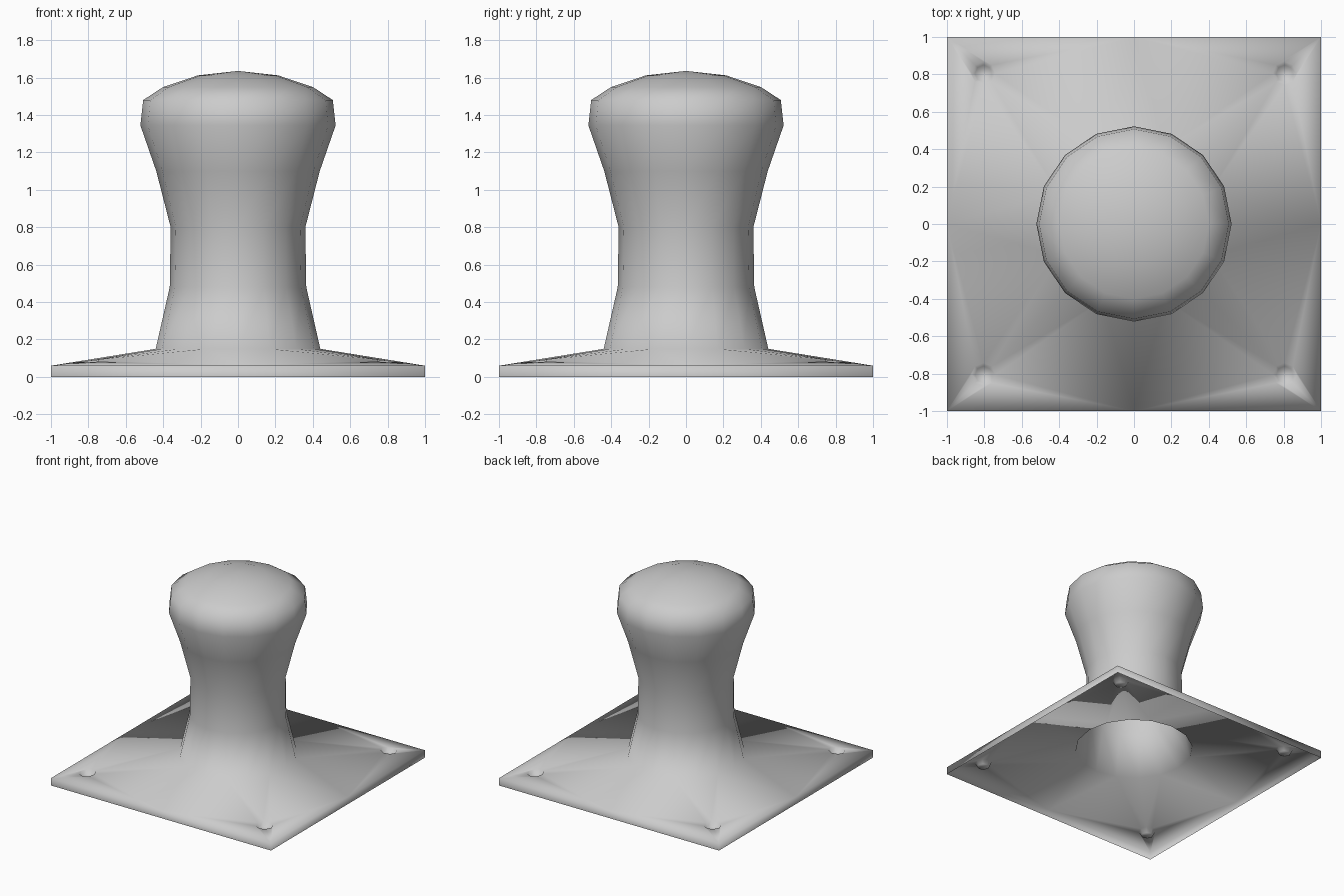
import bpy, bmesh
from math import sin, cos, pi, hypot
from mathutils import Vector
from mathutils.geometry import delaunay_2d_cdt

if "Cube" in bpy.data.objects:
    bpy.data.objects.remove(bpy.data.objects["Cube"])

SIDES, HOLE_SIDES = 16, 8
NECK_R, NECK_Z, EDGE_Z = 0.44, 0.15, 0.06
HOLE, HOLE_R, HOLE_IN = 0.805, 0.063, 0.045


def circle(cx, cy, r, n):
    return [Vector((cx + r * cos(2 * pi * i / n), cy + r * sin(2 * pi * i / n))) for i in range(n)]


def plate_z(p):
    # slope falls evenly from the neck ring to the square rim
    d = hypot(p.x, p.y)
    rim = d / max(abs(p.x), abs(p.y), 1e-6)
    return NECK_Z - (NECK_Z - EDGE_Z) * (d - NECK_R) / (rim - NECK_R)


bm = bmesh.new()


def bridge(a, b):
    n = len(a)
    for i in range(n):
        j = (i + 1) % n
        bm.faces.new((a[i], a[j], b[j], b[i]))


# sloping base plate with a neck opening and four bolt recesses
centres = [(sx * HOLE, sy * HOLE) for sx in (-1, 1) for sy in (-1, 1)]
rim = [Vector(p) for p in ((1, 0), (1, 1), (0, 1), (-1, 1), (-1, 0), (-1, -1), (0, -1), (1, -1))]
loops = [rim, circle(0, 0, NECK_R, SIDES)] + [circle(x, y, HOLE_R, HOLE_SIDES) for x, y in centres]
pts, edges, starts = [], [], []
for loop in loops:
    s, n = len(pts), len(loop)
    starts.append(s)
    pts += loop
    edges += [(s + i, s + (i + 1) % n) for i in range(n)]
vs2, _, tris, _, _, _ = delaunay_2d_cdt(pts, edges, [], 0, 1e-6)
grid = [bm.verts.new((p.x, p.y, plate_z(p))) for p in vs2]
for t in tris:
    c = sum((vs2[i] for i in t), Vector((0, 0))) / 3
    in_hole = any(hypot(c.x - x, c.y - y) < HOLE_R * 0.93 for x, y in centres)
    if c.length < NECK_R * 0.985 or in_hole:
        continue
    bm.faces.new([grid[i] for i in t])


def nearest(p):
    return min((i for i in range(len(vs2))), key=lambda i: (vs2[i] - p).length)


rings = [[grid[nearest(p)] for p in loop] for loop in loops]

# vertical skirt under the rim, open below
bridge(rings[0], [bm.verts.new((p.x, p.y, 0)) for p in rim])

# tapered bolt recesses
for (x, y), ring in zip(centres, rings[2:]):
    floor = [bm.verts.new((p.x, p.y, 0.05)) for p in circle(x, y, HOLE_IN, HOLE_SIDES)]
    bridge(ring, floor)
    bm.faces.new(floor)

# waisted post and domed head
profile = [(0.365, 0.48), (0.36, 0.80), (0.437, 1.10), (0.522, 1.345),
           (0.507, 1.48), (0.40, 1.55), (0.215, 1.612)]
last = rings[1]
for r, z in profile:
    ring = [bm.verts.new((p.x, p.y, z)) for p in circle(0, 0, r, SIDES)]
    bridge(last, ring)
    last = ring
tip = bm.verts.new((0, 0, 1.636))
for i in range(SIDES):
    bm.faces.new((last[i], last[(i + 1) % SIDES], tip))

bmesh.ops.recalc_face_normals(bm, faces=bm.faces[:])
tip.normal_update()
if tip.normal.z < 0:
    bmesh.ops.reverse_faces(bm, faces=bm.faces[:])
for f in bm.faces:
    f.smooth = True
mesh = bpy.data.meshes.new("mooring_bollard")
bm.to_mesh(mesh)
bm.free()
bpy.context.collection.objects.link(bpy.data.objects.new("mooring_bollard", mesh))
